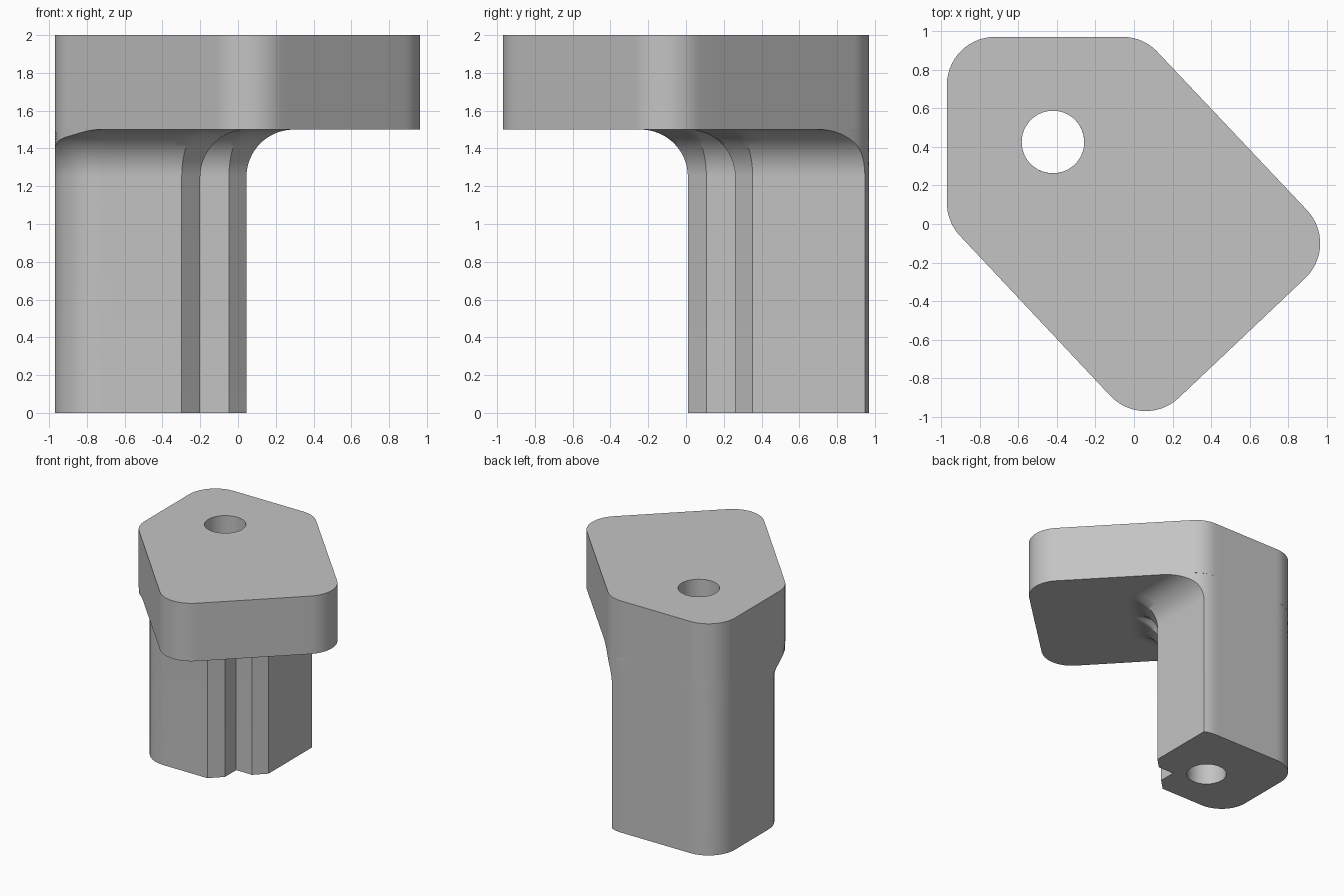
import bpy, bmesh, math
from mathutils import Vector

cube = bpy.data.objects.get("Cube")
if cube:
    bpy.data.objects.remove(cube, do_unlink=True)

R = 0.25                        # corner and fillet radius
TOP, UNDER = 2.0, 1.5           # head thickness range
HUB = Vector((-0.42, 0.425))    # hole axis
HOLE = 0.162
MITRE = math.tan(math.pi / 8)

# Plain grey finish
grey = bpy.data.materials.new("plain_grey")
grey.use_nodes = True
colour = (0.55, 0.55, 0.55, 1)
grey.diffuse_color = colour
grey.node_tree.nodes["Principled BSDF"].inputs["Base Color"].default_value = colour


def loft(name, rows):
    """Skin rows of (ring, height) pairs in order."""
    bm = bmesh.new()
    rows = [[bm.verts.new((p.x, p.y, z)) for p in ring] for ring, z in rows]
    n = len(rows[0])
    for a, b in zip(rows, rows[1:]):
        for i in range(n):
            j = (i + 1) % n
            bm.faces.new((a[i], a[j], b[j], b[i]))
    bmesh.ops.remove_doubles(bm, verts=bm.verts, dist=0.00001)
    mesh = bpy.data.meshes.new(name)
    bm.to_mesh(mesh)
    bm.free()
    mesh.materials.append(grey)
    ob = bpy.data.objects.new(name, mesh)
    bpy.context.scene.collection.objects.link(ob)
    bpy.ops.object.select_all(action='DESELECT')
    ob.select_set(True)
    bpy.context.view_layer.objects.active = ob
    bpy.ops.object.shade_smooth_by_angle(angle=math.radians(30))


def polar(centre, r, a):
    return Vector(centre) + Vector((math.cos(a), math.sin(a))) * r


def angle(p):
    return math.atan2(p.y - HUB.y, p.x - HUB.x) % math.tau


def rounded_outline(centres, steps=14):
    """Outline around equal circles given counter-clockwise."""
    pts = []
    for i, c in enumerate(centres):
        before = Vector(c) - Vector(centres[i - 1])
        after = Vector(centres[(i + 1) % len(centres)]) - Vector(c)
        a0 = math.atan2(-before.x, before.y)
        turn = (math.atan2(-after.x, after.y) - a0) % math.tau
        pts += [polar(c, R, a0 + turn * k / steps) for k in range(steps + 1)]
    return pts


outline = rounded_outline([(-0.72, 0.72), (-0.72, 0.11), (0.06, -0.72),
                           (0.715, -0.1), (-0.06, 0.72)])
edges = []
for p, q in zip(outline, outline[1:] + outline[:1]):
    normal = Vector((q.y - p.y, p.x - q.x))
    edges.append(normal / normal.dot(p - HUB))


def reach(p):
    """How far out a point lies: 1 on the outline, less inside."""
    return max(e.dot(p - HUB) for e in edges)


def rim(a):
    return HUB + polar((0, 0), 1, a) / reach(polar(HUB, 1, a))


def leave(path):
    """Parameter at which a path starting inside crosses the outline."""
    lo, hi = 0.0, 1.0
    for _ in range(30):
        mid = (lo + hi) / 2
        if reach(path(mid)) < 1:
            lo = mid
        else:
            hi = mid
    return lo


def leg_ring(d):
    """Leg section grown outward by d and trimmed to the outline."""
    # Rounded front corner, from the outline to the front face
    def corner(t):
        return polar((-0.72, 0.26), R + d, math.pi * (1.5 - t / 2))
    t0 = leave(corner)
    ring = [corner(t0 * (1 - k / 20)) for k in range(20)]

    # Front face, chamfer with its groove, and side face
    path = [corner(0)]
    for x, y, vx, vy in ((-0.298, 0.01, MITRE, -1), (-0.2, 0.108, 1, -MITRE),
                         (-0.2, 0.26, 1, -1), (-0.048, 0.26, MITRE, -1),
                         (0.045, 0.353, 1, -MITRE)):
        path.append(Vector((x + vx * d, y + vy * d)))
    side = path[-1]
    far = Vector((side.x, 1.5))
    path.append(side.lerp(far, leave(lambda t: side.lerp(far, t))))
    for p, q in zip(path, path[1:]):
        ring += [p.lerp(q, k / 6) for k in range(6)]

    # Back and outer side, following the outline
    a0, a1 = angle(path[-1]), angle(ring[0])
    ring += [path[-1]]
    ring += [rim(a0 + (a1 - a0) * k / 56) for k in range(1, 56)]
    return ring


def hole_ring(ring):
    return [polar(HUB, HOLE, angle(p)) for p in ring]


# Leg: bore, foot, straight sides, then quarter-round flare up to the head
foot = leg_ring(0)
bore = hole_ring(foot)
rows = [(bore, UNDER), (bore, 0), (foot, 0)]
for i in range(17):
    a = math.pi / 2 * i / 16
    rows.append((leg_ring(R * (1 - math.cos(a))), UNDER - R + R * math.sin(a)))
loft("leg", rows)

# Head: thick plate with the through hole
angles = [angle(p) for p in outline] + [math.tau * k / 64 for k in range(64)]
plate = [rim(a) for a in sorted({round(a, 3) for a in angles})]
bore = hole_ring(plate)
loft("head", [(bore, UNDER), (plate, UNDER), (plate, TOP), (bore, TOP), (bore, UNDER)])
